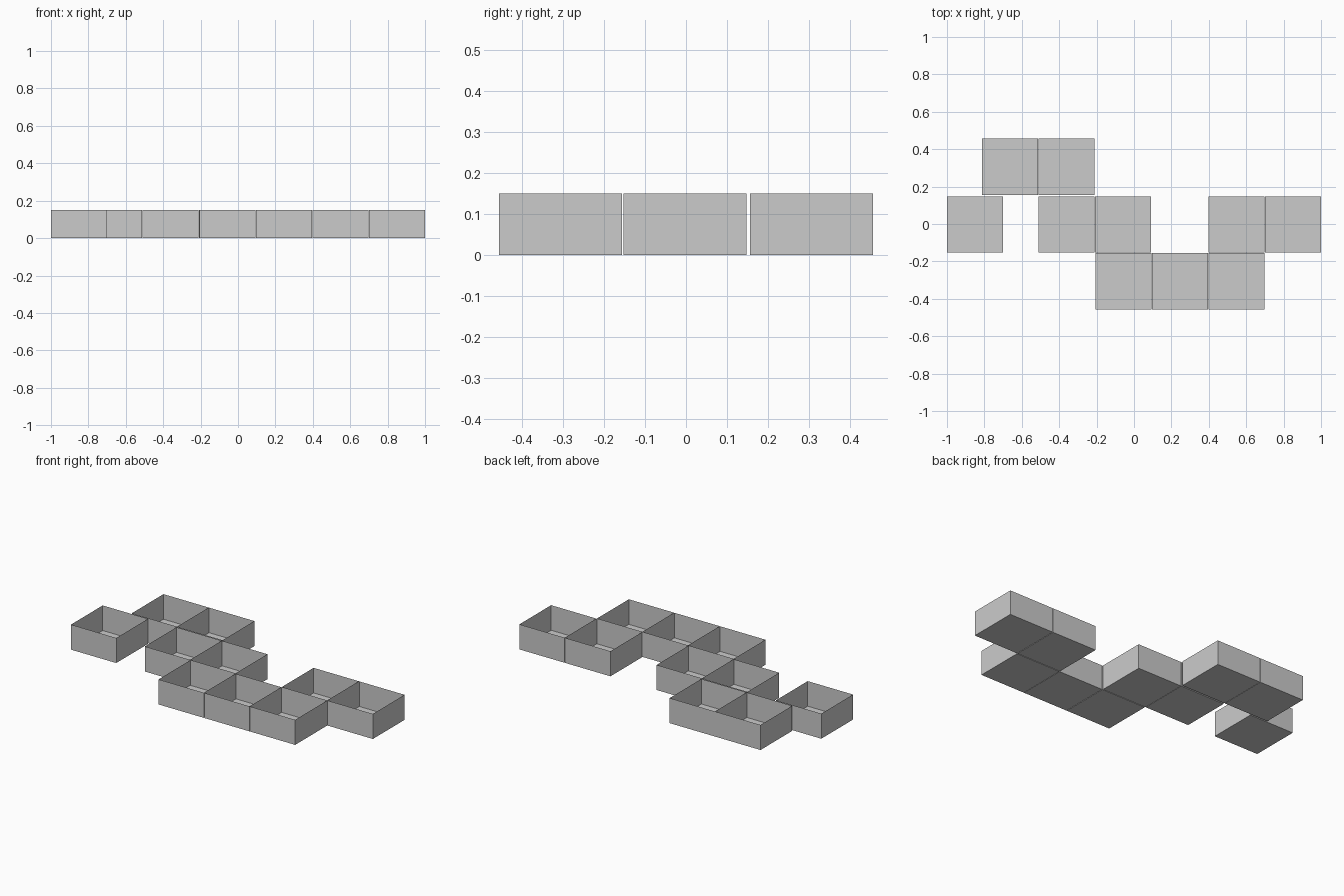
import bpy, bmesh

if "Cube" in bpy.data.objects:
    bpy.data.objects.remove(bpy.data.objects["Cube"])

SIZE, HEIGHT = 0.30, 0.15


def open_tray(name, x, y):
    """Thin-sheet square tray with its top face removed; x, y = centre."""
    bm = bmesh.new()
    bmesh.ops.create_cube(bm, size=1)
    bmesh.ops.scale(bm, verts=bm.verts, vec=(SIZE, SIZE, HEIGHT))
    bmesh.ops.translate(bm, verts=bm.verts, vec=(0, 0, HEIGHT / 2))
    top = [f for f in bm.faces if f.normal.z > 0.5]
    bmesh.ops.delete(bm, geom=top, context='FACES_ONLY')
    mesh = bpy.data.meshes.new(name)
    bm.to_mesh(mesh)
    bm.free()
    obj = bpy.data.objects.new(name, mesh)
    obj.location = (x, y, 0)
    bpy.context.collection.objects.link(obj)


# Rows of trays: centre y, then the centre x of each tray
rows = {
    "back_tray": (0.306, [-0.663, -0.361]),
    "middle_tray": (-0.002, [-0.85, -0.361, -0.059, 0.547, 0.85]),
    "front_tray": (-0.306, [-0.057, 0.246, 0.548]),
}
for name, (y, xs) in rows.items():
    for i, x in enumerate(xs, 1):
        open_tray(f"{name}_{i}", x, y)
